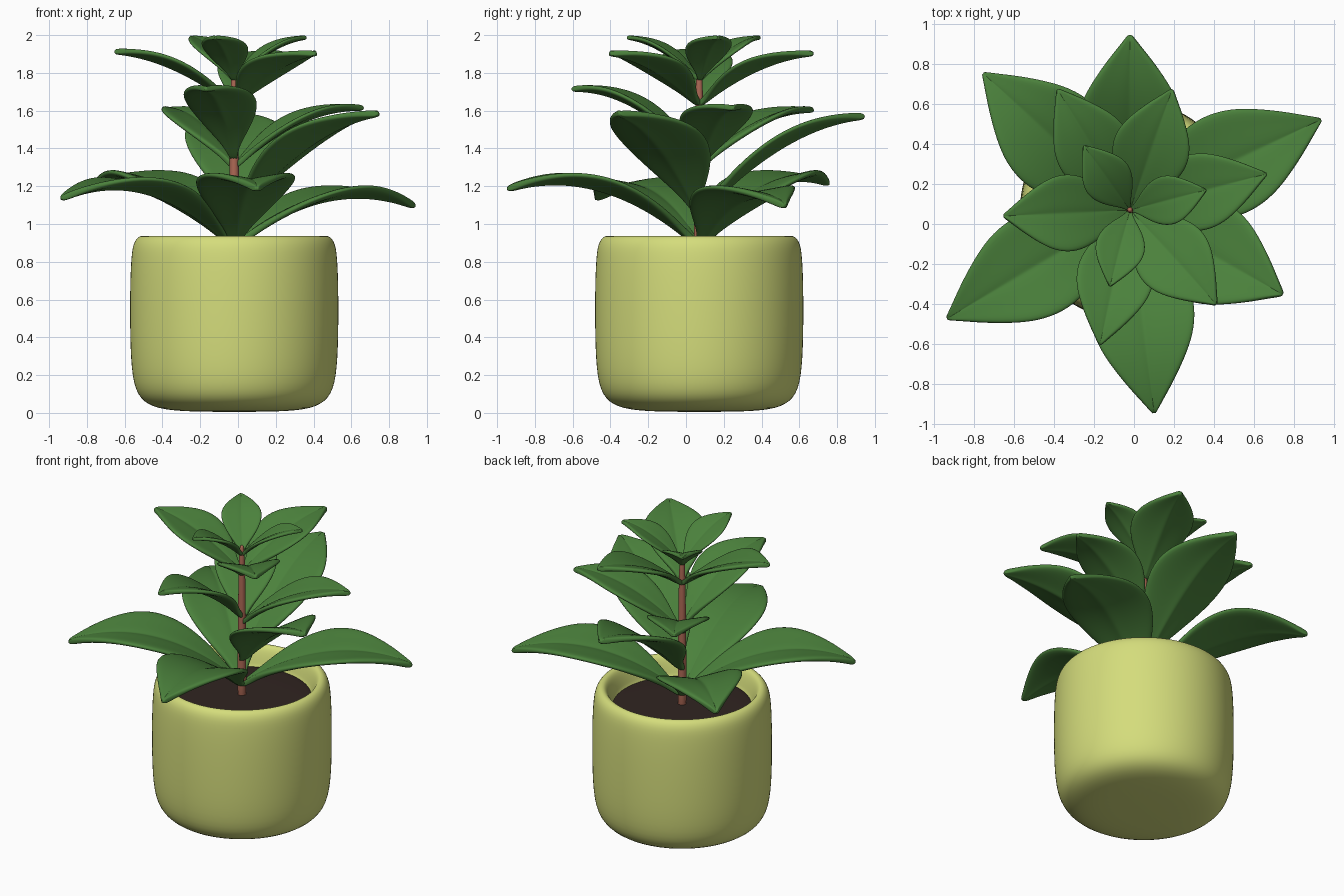
import bpy, bmesh, math
from mathutils import Vector

if "Cube" in bpy.data.objects:
    bpy.data.objects.remove(bpy.data.objects["Cube"])

CX, CY = -0.02, 0.07          # pot and stem axis


def material(name, rgb):
    m = bpy.data.materials.new(name)
    m.diffuse_color = (*rgb, 1)
    m.use_nodes = True
    m.node_tree.nodes["Principled BSDF"].inputs["Base Color"].default_value = m.diffuse_color
    return m


POT = material("pot_glaze", (0.66, 0.72, 0.20))
SOIL = material("soil", (0.03, 0.018, 0.015))
STEM = material("bark", (0.42, 0.14, 0.09))
LEAF = material("leaf_green", (0.07, 0.22, 0.045))


def finish(name, bm, mat, subsurf=0, thickness=0):
    mesh = bpy.data.meshes.new(name)
    bmesh.ops.recalc_face_normals(bm, faces=bm.faces)
    bm.to_mesh(mesh)
    bm.free()
    mesh.materials.append(mat)
    for p in mesh.polygons:
        p.use_smooth = True
    ob = bpy.data.objects.new(name, mesh)
    bpy.context.collection.objects.link(ob)
    if thickness:
        s = ob.modifiers.new("thickness", 'SOLIDIFY')
        s.thickness, s.offset = thickness, 0
    if subsurf:
        s = ob.modifiers.new("smooth", 'SUBSURF')
        s.levels = s.render_levels = subsurf
    return ob


def lathe(name, profile, mat, segments=32, subsurf=2):
    # Revolve (radius, z) points around the plant axis
    bm = bmesh.new()
    vs = [bm.verts.new((CX + r, CY, z)) for r, z in profile]
    edges = [bm.edges.new(p) for p in zip(vs, vs[1:])]
    bmesh.ops.spin(bm, geom=vs + edges, cent=(CX, CY, 0), axis=(0, 0, 1),
                   angle=2 * math.pi, steps=segments)
    bmesh.ops.remove_doubles(bm, verts=bm.verts, dist=1e-4)
    return finish(name, bm, mat, subsurf)


# Rounded pot with a thick lip and hollow inside
lathe("pot", [(0, 0.005), (0.25, 0.007), (0.41, 0.02), (0.505, 0.07), (0.545, 0.18),
              (0.555, 0.4), (0.555, 0.65), (0.55, 0.8), (0.54, 0.9), (0.505, 0.94),
              (0.475, 0.935), (0.455, 0.9), (0.435, 0.83), (0.42, 0.76), (0, 0.75)], POT)
lathe("soil", [(0, 0.82), (0.25, 0.82), (0.42, 0.815), (0.44, 0.805), (0.42, 0.77), (0, 0.77)], SOIL)
lathe("stem", [(0, 0.78), (0.03, 0.78), (0.028, 1.0), (0.025, 1.4), (0.02, 1.75),
               (0.013, 1.82), (0, 1.83)], STEM, 12, 1)

# Half width along the leaf, and stations across it
OUTLINE = [(0, .08), (.08, .18), (.17, .45), (.28, .75), (.4, .96), (.52, 1.03),
           (.64, .93), (.75, .7), (.86, .42), (.94, .19), (1, .03)]
ACROSS = [-1, -.6, -.12, 0, .12, .6, 1]


def leaf(name, base_z, bend_z, tip, width, thickness):
    a = Vector((CX, CY, base_z))
    c = Vector(tip)
    c += (c - a) * 0.01
    b = (a + c) / 2
    b.z = bend_z
    bm = bmesh.new()
    rows = []
    for t, w in OUTLINE:
        mid = a * (1 - t) ** 2 + b * 2 * t * (1 - t) + c * t * t
        tan = ((b - a) * (1 - t) + (c - b) * t).normalized()
        side = tan.cross(Vector((0, 0, 1))).normalized()
        up = side.cross(tan)
        half = w * width / 2
        row = []
        for u in ACROSS:
            lift = 0.16 * half * abs(u) ** 1.5      # cupped blade
            if u == 0:
                lift -= 0.05 * half                 # midrib groove
            row.append(bm.verts.new(mid + side * u * half + up * lift))
        rows.append(row)
    for r0, r1 in zip(rows, rows[1:]):
        for i in range(len(ACROSS) - 1):
            bm.faces.new((r0[i], r0[i + 1], r1[i + 1], r1[i]))
    finish(name, bm, LEAF, 2, thickness)


# Whorls: name, width, thickness, leaves as (base z, bend z, tip)
WHORLS = [
    ("lower_leaf", 0.53, 0.036, [
        (0.88, 1.30, (0.93, 0.52, 1.09)), (0.88, 1.36, (-0.93, -0.47, 1.13)),
        (0.88, 1.36, (0.10, -0.94, 1.18)), (0.88, 1.36, (-0.75, 0.75, 1.21)),
        (1.05, 1.55, (-0.02, 0.94, 1.565)), (1.05, 1.54, (0.74, -0.35, 1.58))]),
    ("middle_leaf", 0.39, 0.03, [
        (1.34, 1.74, (-0.17, -0.60, 1.71)), (1.30, 1.62, (-0.38, 0.67, 1.60)),
        (1.30, 1.64, (0.66, 0.25, 1.61)), (1.63, 1.90, (-0.65, 0.04, 1.91)),
        (1.63, 1.89, (0.19, 0.67, 1.90)), (1.63, 1.89, (0.41, -0.40, 1.90))]),
    ("top_leaf", 0.25, 0.022, [
        (1.76, 1.97, (-0.25, 0.39, 1.985)), (1.76, 1.97, (0.36, 0.17, 1.985)),
        (1.76, 1.97, (-0.12, -0.31, 1.985))]),
]
for name, width, thick, leaves in WHORLS:
    for i, (z0, zb, tip) in enumerate(leaves, 1):
        leaf(f"{name}_{i}", z0, zb, tip, width, thick)
